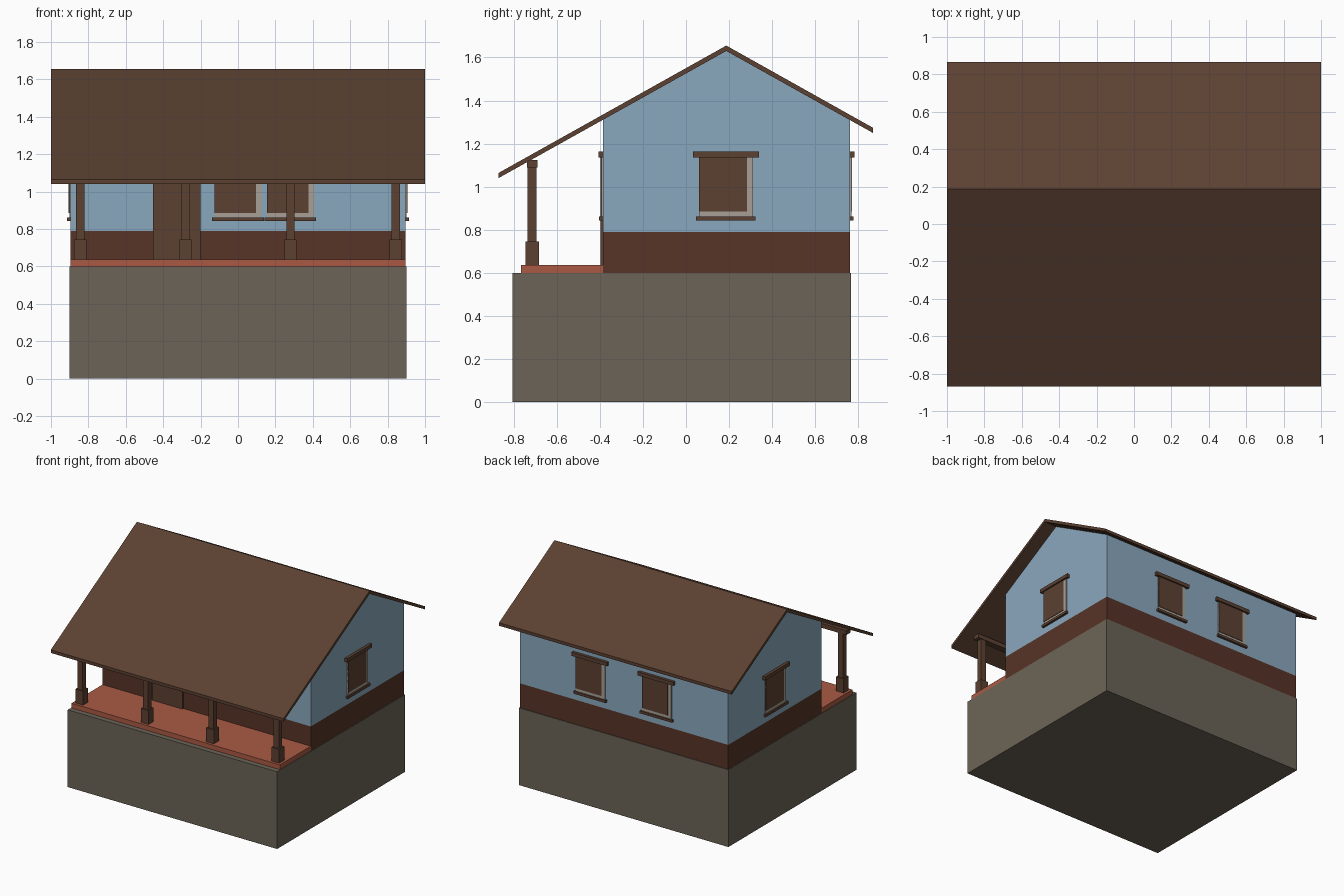
import bpy, bmesh
from math import radians
from mathutils import Matrix, Vector

cube = bpy.data.objects.get("Cube")
if cube:
    bpy.data.objects.remove(cube, do_unlink=True)


def material(name, rgb):
    # Convert 8-bit display colour to linear
    lin = [((c / 255 + 0.055) / 1.055) ** 2.4 for c in rgb] + [1.0]
    m = bpy.data.materials.new(name)
    m.use_nodes = True
    m.diffuse_color = lin
    m.node_tree.nodes["Principled BSDF"].inputs["Base Color"].default_value = lin
    return m


STONE = material("grey stone", (108, 100, 87))
BLUE = material("blue plaster", (138, 168, 189))
SKIRT = material("reddish brown", (87, 52, 39))
WOOD = material("brown wood", (92, 65, 50))
TILE = material("terracotta", (170, 90, 68))
FRAME = material("pale frame", (168, 160, 150))


def finish(name, bm, mat):
    bmesh.ops.recalc_face_normals(bm, faces=bm.faces)
    mesh = bpy.data.meshes.new(name)
    bm.to_mesh(mesh)
    bm.free()
    mesh.materials.append(mat)
    ob = bpy.data.objects.new(name, mesh)
    bpy.context.collection.objects.link(ob)
    return ob


def box(name, lo, hi, mat, place=Matrix()):
    lo, hi = Vector(lo), Vector(hi)
    bm = bmesh.new()
    bmesh.ops.create_cube(bm, size=1)
    bm.transform(place @ Matrix.Translation((lo + hi) / 2) @ Matrix.Diagonal((*(hi - lo), 1)))
    return finish(name, bm, mat)


def prism(name, profile, half, mat):
    # Extrude a (y, z) outline along x
    bm = bmesh.new()
    face = bm.faces.new([bm.verts.new((-half, y, z)) for y, z in profile])
    ext = bmesh.ops.extrude_face_region(bm, geom=[face])
    verts = [v for v in ext["geom"] if isinstance(v, bmesh.types.BMVert)]
    bmesh.ops.translate(bm, verts=verts, vec=(2 * half, 0, 0))
    return finish(name, bm, mat)


def window(name, x, y, turn):
    # Pale surround, shutter set to one side, sill and lintel
    place = Matrix.Translation((x, y, 0)) @ Matrix.Rotation(radians(turn), 4, "Z")
    parts = (
        ("surround", 0.125, 0.125, 0.86, 1.135, 0.007, FRAME),
        ("shutter", 0.125, 0.097, 0.885, 1.135, 0.011, WOOD),
        ("sill", 0.138, 0.138, 0.843, 0.862, 0.018, WOOD),
        ("lintel", 0.153, 0.153, 1.135, 1.163, 0.022, WOOD),
    )
    for part, left, right, z0, z1, depth, mat in parts:
        box(f"{name}_{part}", (-left, -depth, z0), (right, 0.005, z1), mat, place)


# Plinth and porch floor
W, FRONT, BACK, RIDGE = 0.895, -0.385, 0.76, 0.187
box("stone_plinth", (-0.9, -0.805, 0), (0.9, 0.765, 0.6), STONE)
box("porch_floor", (-W, -0.765, 0.6), (W, FRONT, 0.637), TILE)

# House walls
box("lower_wall", (-W, FRONT, 0.6), (W, BACK, 0.79), SKIRT)
prism("upper_wall", [(FRONT, 0.79), (BACK, 0.79), (BACK, 1.312), (RIDGE, 1.632), (FRONT, 1.312)], W, BLUE)

# Gable roof with a long slope over the porch
prism("roof", [(-0.87, 1.04), (RIDGE, 1.63), (0.867, 1.25),
               (0.867, 1.274), (RIDGE, 1.655), (-0.87, 1.064)], 1.0, WOOD)

# Door
box("front_door", (-0.455, FRONT - 0.012, 0.637), (-0.2, FRONT + 0.005, 1.16), WOOD)

# Porch posts and the beam they carry
PY = -0.714
for i in range(4):
    px = -0.843 + i * 0.562
    box(f"post_base_{i + 1}", (px - 0.033, PY - 0.031, 0.637), (px + 0.033, PY + 0.031, 0.745), WOOD)
    box(f"post_{i + 1}", (px - 0.022, PY - 0.021, 0.745), (px + 0.022, PY + 0.021, 1.095), WOOD)
box("porch_beam", (-W, PY - 0.025, 1.09), (W, PY + 0.025, 1.124), WOOD)

# Windows on all four sides
window("front_window_right", 0.0, FRONT, 0)
window("front_window_left", 0.28, FRONT, 0)
window("left_window", W, 0.185, 90)
window("back_window_left", 0.285, BACK, 180)
window("back_window_right", -0.285, BACK, 180)
window("right_window", -W, 0.185, 270)
